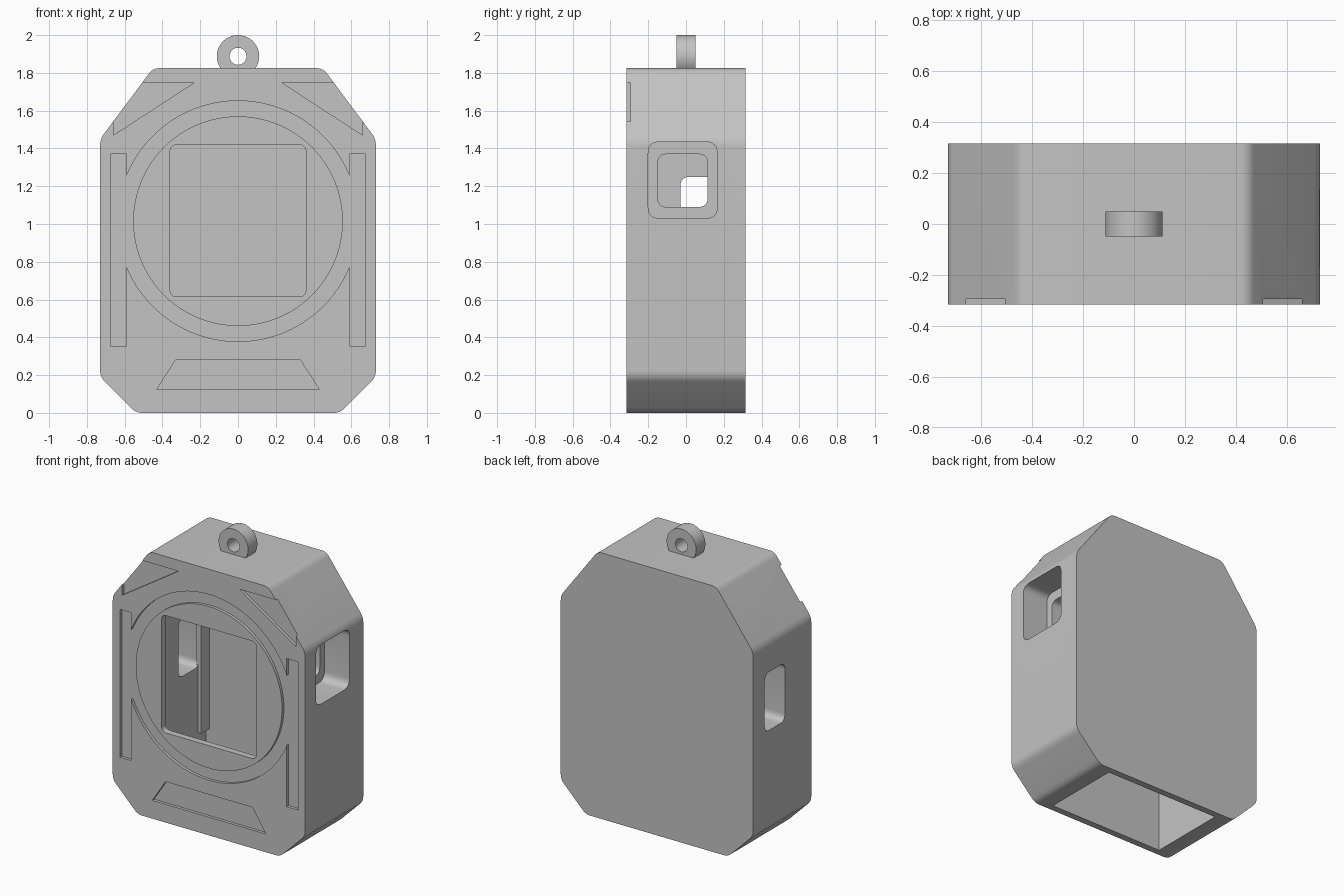
import bpy, bmesh, math
from mathutils import Vector

cube = bpy.data.objects.get("Cube")
if cube:
    bpy.data.objects.remove(cube, do_unlink=True)

grey = bpy.data.materials.new("matte grey")
grey.use_nodes = True
GREY = (0.55, 0.55, 0.55, 1)
grey.diffuse_color = GREY
grey.node_tree.nodes["Principled BSDF"].inputs["Base Color"].default_value = GREY


def rounded(points, cut, steps=6):
    """Round every corner of a 2D outline, starting `cut` away from it."""
    out = []
    n = len(points)
    for i in range(n):
        c = Vector(points[i])
        a = c + (Vector(points[i - 1]) - c).normalized() * cut
        b = c + (Vector(points[(i + 1) % n]) - c).normalized() * cut
        for k in range(steps + 1):
            t = k / steps
            out.append(tuple(a * (1 - t) ** 2 + c * 2 * t * (1 - t) + b * t * t))
    return out


def rect(u0, u1, v0, v1):
    return [(u0, v0), (u1, v0), (u1, v1), (u0, v1)]


def circle(r, z, n=96):
    return [(r * math.cos(math.tau * i / n), z + r * math.sin(math.tau * i / n))
            for i in range(n)]


def prism(name, outline, lo, hi, axis="y"):
    """Extrude an outline in the xz plane along y, or in the yz plane along x."""
    place = (lambda u, v, d: (u, d, v)) if axis == "y" else (lambda u, v, d: (d, u, v))
    bm = bmesh.new()
    ends = [[bm.verts.new(place(u, v, d)) for u, v in outline] for d in (lo, hi)]
    n = len(outline)
    bm.faces.new(ends[0])
    bm.faces.new(ends[1][::-1])
    for i in range(n):
        j = (i + 1) % n
        bm.faces.new((ends[0][j], ends[0][i], ends[1][i], ends[1][j]))
    bmesh.ops.recalc_face_normals(bm, faces=bm.faces)
    mesh = bpy.data.meshes.new(name)
    bm.to_mesh(mesh)
    bm.free()
    mesh.materials.append(grey)
    obj = bpy.data.objects.new(name, mesh)
    bpy.context.collection.objects.link(obj)
    return obj


def combine(target, tool, operation="DIFFERENCE"):
    """Apply a boolean and throw the tool away."""
    mod = target.modifiers.new("cut", "BOOLEAN")
    mod.operation = operation
    mod.solver = "EXACT"
    mod.object = tool
    bpy.context.view_layer.objects.active = target
    bpy.ops.object.modifier_apply(modifier=mod.name)
    bpy.data.objects.remove(tool, do_unlink=True)


def mirrored(points):
    return [(-u, v) for u, v in points]


FRONT, BACK, TOP = -0.315, 0.315, 1.825
GROOVE = FRONT + 0.02
CENTRE = 1.015

# Case: chamfered block with softened corners
half = [(0.54, 0), (0.73, 0.19), (0.73, 1.45), (0.45, TOP)]
case = prism("case", rounded(half + mirrored(half)[::-1], 0.035), FRONT, BACK)

# Inner cavity, open at the bottom
combine(case, prism("cavity", rect(-0.43, 0.43, -0.1, 1.52), -0.27, 0.27))

# Front window
combine(case, prism("window", rounded(rect(-0.36, 0.36, 0.615, 1.42), 0.04), -0.5, -0.2))

# Round groove around the front disc
groove = prism("round_groove", circle(0.637, CENTRE), -0.4, GROOVE)
combine(groove, prism("front_disc", circle(0.555, CENTRE), -0.5, 0))

# Side slots joining the round groove
for side in (rect(0.59, 0.675, 0.355, 1.37), mirrored(rect(0.59, 0.675, 0.355, 1.37))):
    combine(groove, prism("side_slot", side, -0.4, GROOVE), "UNION")
combine(case, groove)

# Corner triangles, running out through the chamfers, and lower trapezoid
triangle = [(0.23, 1.75), (0.66, 1.47), (0.66, 1.75)]
trapezoid = [(-0.43, 0.125), (0.43, 0.125), (0.33, 0.28), (-0.33, 0.28)]
for shape in (triangle, mirrored(triangle), trapezoid):
    combine(case, prism("front_recess", shape, -0.4, GROOVE))

# Left side: stepped port
combine(case, prism("port_recess", rounded(rect(-0.2, 0.165, 1.03, 1.435), 0.06),
                    0.54, 0.9, "x"))
combine(case, prism("port_hole", rounded(rect(-0.15, 0.115, 1.09, 1.37), 0.05),
                    0.3, 0.7, "x"))

# Right side: plain slot
combine(case, prism("slot_hole", rounded(rect(-0.03, 0.19, 0.85, 1.25), 0.05),
                    -0.9, -0.3, "x"))

# Slim guide rib inside, beside the slot
rib = prism("guide_rib", rect(-0.44, -0.405, 0.4, 1.53), 0.18, 0.28)
combine(case, rib, "UNION")

# Hanging loop, flattened where it sits on the case
loop_outline = [(x, z) for x, z in circle(0.112, 1.888, 64) if z > TOP]
foot = math.sqrt(0.112 ** 2 - (1.888 - TOP) ** 2)
split = next(i for i, (x, z) in enumerate(loop_outline) if x < 0 and z < 1.888)
while split < len(loop_outline) and loop_outline[split][0] < 0:
    split += 1
loop_outline[split:split] = [(-foot, TOP), (foot, TOP)]
loop = prism("hanging_loop", loop_outline, -0.05, 0.05)
combine(loop, prism("loop_hole", circle(0.045, 1.888, 48), -0.2, 0.2))

# Smooth the curved walls, keep the edges crisp
for obj in (case, loop):
    bpy.ops.object.select_all(action="DESELECT")
    obj.select_set(True)
    bpy.context.view_layer.objects.active = obj
    bpy.ops.object.shade_smooth_by_angle(angle=math.radians(30))
